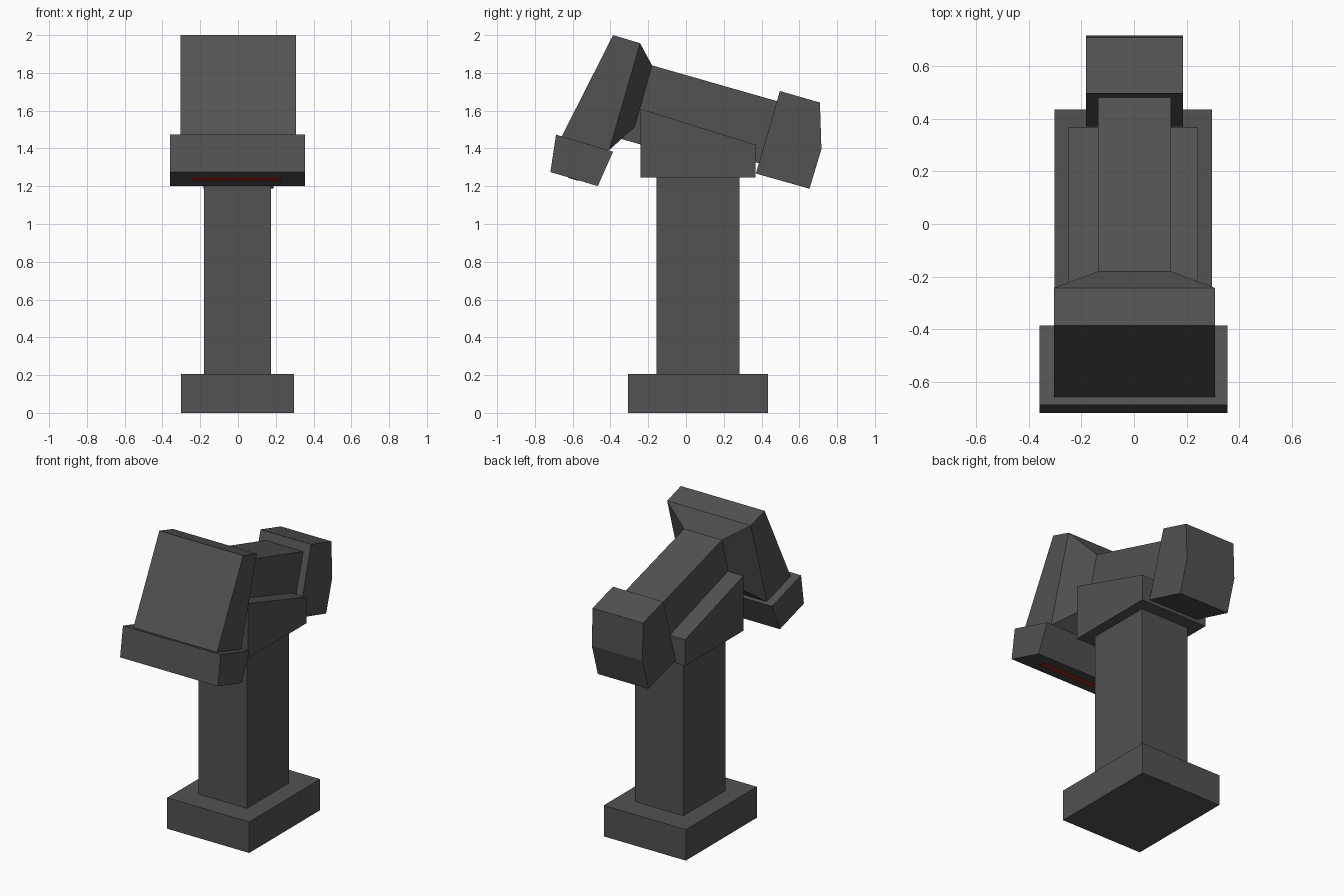
import bpy, bmesh

if "Cube" in bpy.data.objects:
    bpy.data.objects.remove(bpy.data.objects["Cube"])

def material(name, color):
    m = bpy.data.materials.new(name)
    m.diffuse_color = (*color, 1)
    m.use_nodes = True
    m.node_tree.nodes["Principled BSDF"].inputs["Base Color"].default_value = m.diffuse_color
    return m

grey = material("dark grey", (0.085, 0.085, 0.085))
red = material("red", (0.5, 0.025, 0.025))

def finish(name, bm, mat):
    bmesh.ops.recalc_face_normals(bm, faces=bm.faces)
    me = bpy.data.meshes.new(name)
    bm.to_mesh(me)
    bm.free()
    me.materials.append(mat)
    ob = bpy.data.objects.new(name, me)
    bpy.context.collection.objects.link(ob)
    return ob

def extrude_x(name, profile, x0, x1, mat=grey):
    """Side profile of (y, z) points, extruded from x0 to x1."""
    bm = bmesh.new()
    a = [bm.verts.new((x0, y, z)) for y, z in profile]
    b = [bm.verts.new((x1, y, z)) for y, z in profile]
    bm.faces.new(a)
    bm.faces.new(b)
    for i in range(len(a)):
        j = (i + 1) % len(a)
        bm.faces.new((a[i], a[j], b[j], b[i]))
    return finish(name, bm, mat)

def rect(y0, y1, z0, z1):
    return [(y0, z0), (y1, z0), (y1, z1), (y0, z1)]

# Stand
extrude_x("base", rect(-0.307, 0.435, 0, 0.205), -0.303, 0.297)
extrude_x("column", rect(-0.157, 0.283, 0.205, 1.25), -0.18, 0.175)
extrude_x("cradle", [(-0.242, 1.247), (0.367, 1.247), (0.367, 1.42), (-0.242, 1.61)], -0.25, 0.243)

# Tilted arm with a small block under its front end
extrude_x("arm", [(-0.18, 1.84), (0.50, 1.645), (0.405, 1.316), (-0.272, 1.513)], -0.137, 0.14)
extrude_x("arm_support", [(-0.28, 1.53), (-0.20, 1.50), (-0.20, 1.41), (-0.35, 1.452)], -0.137, 0.14)

# Rear block
extrude_x("rear_block", [(0.497, 1.704), (0.709, 1.643), (0.717, 1.397), (0.654, 1.187), (0.37, 1.267)],
          -0.183, 0.187)

# Head: sloped slab, with its back tapering into the arm
extrude_x("head", [(-0.386, 2.0), (-0.243, 1.957), (-0.407, 1.391), (-0.67, 1.44)], -0.305, 0.308)

bm = bmesh.new()
rings = [(-0.305, 0.308, (-0.243, 1.957), (-0.407, 1.391)),
         (-0.137, 0.14, (-0.18, 1.84), (-0.272, 1.513))]
loops = [[bm.verts.new(p) for p in ((x0, *t), (x1, *t), (x1, *b), (x0, *b))] for x0, x1, t, b in rings]
for ring in loops:
    bm.faces.new(ring)
for i in range(4):
    j = (i + 1) % 4
    bm.faces.new((loops[0][i], loops[0][j], loops[1][j], loops[1][i]))
finish("head_taper", bm, grey)

# Lower lip of the head and the red strip on its underside
extrude_x("head_lip", [(-0.688, 1.473), (-0.386, 1.383), (-0.467, 1.201), (-0.718, 1.275)], -0.36, 0.355)
extrude_x("red_strip", [(-0.622, 1.25), (-0.568, 1.234), (-0.569, 1.228), (-0.623, 1.244)],
          -0.24, 0.225, red)
